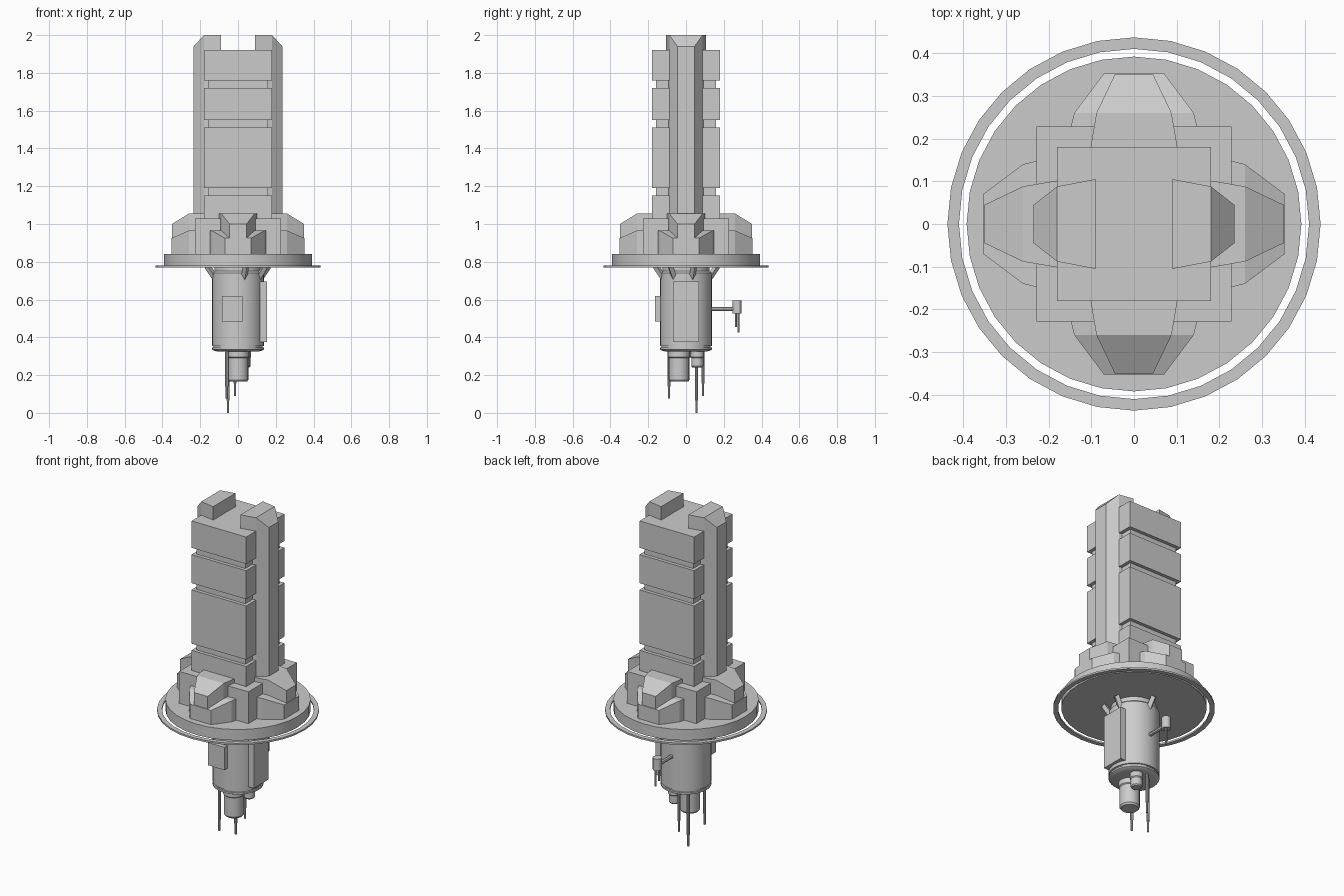
import bpy, bmesh
from math import cos, sin, pi, radians
from mathutils import Vector, Matrix

if "Cube" in bpy.data.objects:
    bpy.data.objects.remove(bpy.data.objects["Cube"])


def finish(name, bm, smooth=False):
    bmesh.ops.recalc_face_normals(bm, faces=bm.faces)
    me = bpy.data.meshes.new(name)
    bm.to_mesh(me)
    bm.free()
    ob = bpy.data.objects.new(name, me)
    bpy.context.collection.objects.link(ob)
    if smooth:
        bpy.ops.object.select_all(action='DESELECT')
        ob.select_set(True)
        bpy.context.view_layer.objects.active = ob
        bpy.ops.object.shade_smooth_by_angle(angle=radians(30))
    return ob


def box(name, x0, x1, y0, y1, z0, z1):
    bm = bmesh.new()
    m = Matrix.Translation(((x0+x1)/2, (y0+y1)/2, (z0+z1)/2)) @ Matrix.Diagonal((x1-x0, y1-y0, z1-z0, 1))
    bmesh.ops.create_cube(bm, size=1, matrix=m)
    return finish(name, bm)


def lathe(name, profile, n, x=0, y=0, closed=False, smooth=True):
    """Revolve (r, z) points around a vertical axis; open profiles get end caps."""
    bm = bmesh.new()
    rings = [[bm.verts.new((x + r*cos(2*pi*i/n), y + r*sin(2*pi*i/n), z)) for i in range(n)]
             for r, z in profile]
    pairs = list(zip(rings, rings[1:])) + ([(rings[-1], rings[0])] if closed else [])
    for a, b in pairs:
        for i in range(n):
            j = (i+1) % n
            bm.faces.new((a[i], a[j], b[j], b[i]))
    if not closed:
        bm.faces.new(rings[0])
        bm.faces.new(rings[-1])
    return finish(name, bm, smooth)


def stations(name, rows, z0, angle):
    """Radial block: rows of (distance, half width, top z), turned about z."""
    bm = bmesh.new()
    rot = Matrix.Rotation(angle, 3, 'Z')
    loops = [[bm.verts.new(rot @ Vector(p)) for p in
              ((d, -w, z0), (d, w, z0), (d, w, t), (d, -w, t))] for d, w, t in rows]
    for a, b in zip(loops, loops[1:]):
        for i in range(4):
            j = (i+1) % 4
            bm.faces.new((a[i], a[j], b[j], b[i]))
    bm.faces.new(loops[0])
    bm.faces.new(loops[-1])
    return finish(name, bm)


def rod(name, p, q, r, n=8):
    p, q = Vector(p), Vector(q)
    d = q - p
    bm = bmesh.new()
    m = Matrix.Translation((p+q)/2) @ d.to_track_quat('Z', 'Y').to_matrix().to_4x4()
    bmesh.ops.create_cone(bm, cap_ends=True, segments=n, radius1=r, radius2=r,
                          depth=d.length, matrix=m)
    return finish(name, bm, n > 4)


# Tower: stacked blocks around a slightly narrower core
box("tower_core", -.16, .16, -.16, .16, .84, 1.9)
for i, (a, b) in enumerate([(.84, 1.15), (1.19, 1.51), (1.55, 1.72), (1.76, 1.92)]):
    box(f"tower_block_{i+1}", -.18, .18, -.18, .18, a, b)

# Side ribs hooked over the tower top
for i in range(2):
    stations(f"tower_rib_{i+1}", [(.09, .105, 2.0), (.18, .088, 2.0), (.235, .045, 1.94)],
             .84, i*pi)

# Base: square block, four stepped clamps, round plate and thin outer ring
box("base_block", -.228, .228, -.228, .228, .83, 1.03)
for i in range(4):
    stations(f"clamp_lower_{i+1}", [(.16, .165, .97), (.26, .14, .965), (.353, .07, .925)],
             .83, i*pi/2)
    stations(f"clamp_upper_{i+1}", [(.16, .105, 1.055), (.26, .088, 1.055), (.35, .045, 1.0)],
             .83, i*pi/2)
lathe("base_plate", [(.392, .775), (.392, .84)], 32)
lathe("outer_ring", [(.41, .769), (.437, .769), (.437, .779), (.41, .779)], 32, closed=True)

# Underside cylinder with grooved bottom lip
lathe("lower_drum", [(.11, .325), (.128, .33), (.137, .335), (.137, .345), (.131, .347), (.131, .353),
                     (.137, .355), (.137, .74), (.125, .75), (.125, .776)], 32)
box("side_panel", .08, .153, -.07, .07, .375, .695)
box("front_panel", -.085, .025, -.163, -.08, .485, .62)

# Small slanted struts under the plate
for i, a in enumerate((285, 330, 15, 90, 190)):
    c, s = cos(radians(a)), sin(radians(a))
    rod(f"strut_{i+1}", (.12*c, .12*s, .71), (.165*c, .165*s, .776), .017, 4)

# Sensor arm at the back
rod("sensor_arm", (0, .12, .55), (0, .26, .55), .011)
lathe("sensor_head", [(.025, .525), (.025, .595)], 12, 0, .27)
rod("sensor_pin_long", (.006, .277, .53), (.006, .277, .425), .005)
rod("sensor_pin_short", (-.008, .264, .53), (-.008, .264, .455), .005)

# Bottom canisters and antennas
lathe("canister_large", [(.048, .165), (.055, .175), (.055, .29), (.06, .295), (.06, .33)], 20, 0, -.037)
lathe("canister_small", [(.026, .24), (.032, .247), (.032, .29), (.036, .295), (.036, .33)], 16, .033, .06)
for i, (x, y, z) in enumerate([(-.053, .055, 0), (-.016, .09, .09), (-.06, -.09, .075)]):
    rod(f"antenna_{i+1}", (x, y, z), (x, y, .335), .006)
    rod(f"antenna_sleeve_{i+1}", (x, y, z + .065), (x, y, .335), .0085)
